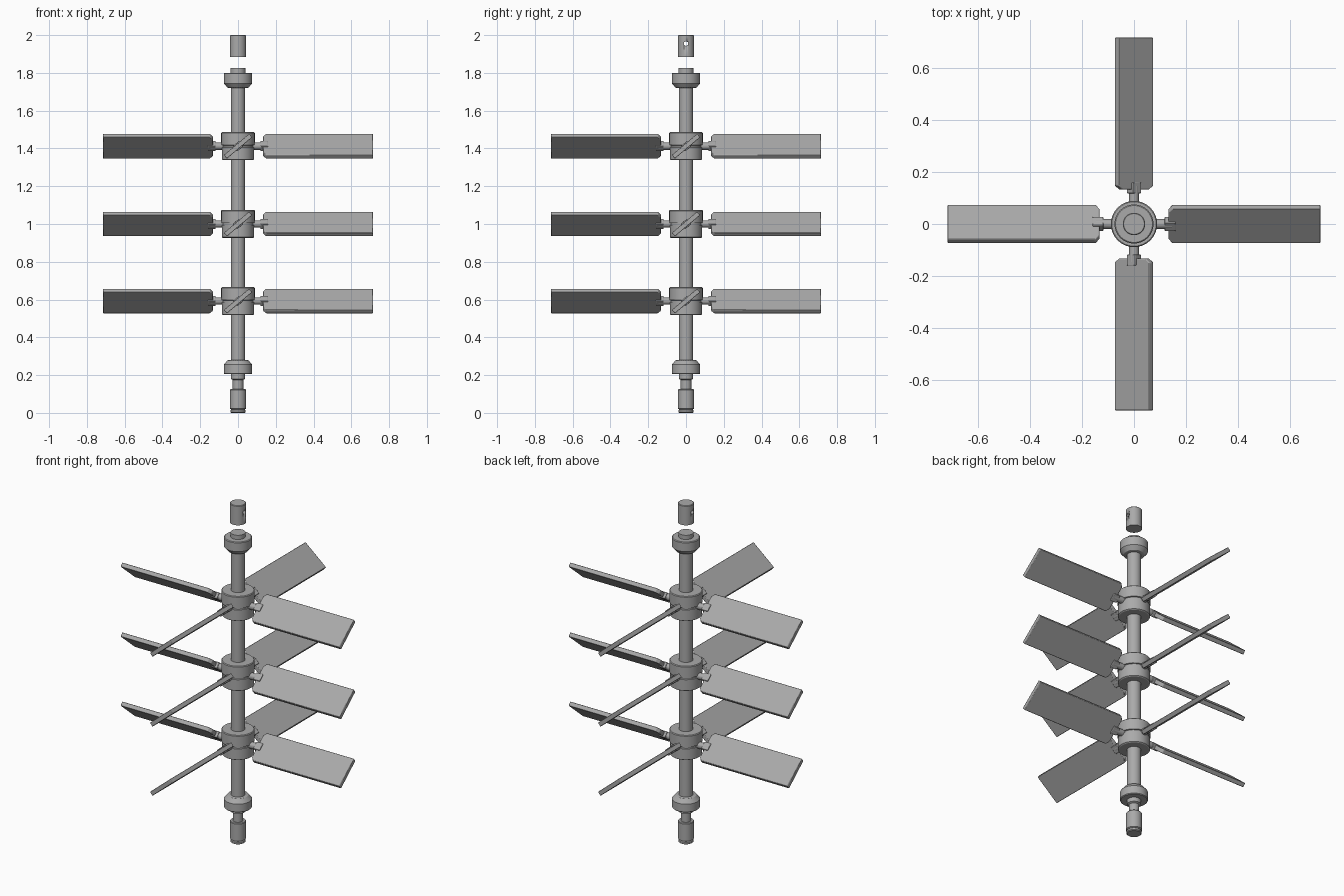
import bpy, bmesh, math
from mathutils import Matrix

if "Cube" in bpy.data.objects:
    bpy.data.objects.remove(bpy.data.objects["Cube"])

steel = bpy.data.materials.new("grey steel")
steel.use_nodes = True
GREY = (0.4, 0.4, 0.4, 1)
steel.diffuse_color = GREY
steel.node_tree.nodes["Principled BSDF"].inputs["Base Color"].default_value = GREY


def finish(name, bm, matrix=Matrix()):
    bmesh.ops.recalc_face_normals(bm, faces=bm.faces)
    mesh = bpy.data.meshes.new(name)
    bm.to_mesh(mesh)
    bm.free()
    obj = bpy.data.objects.new(name, mesh)
    obj.matrix_world = matrix
    mesh.materials.append(steel)
    bpy.context.collection.objects.link(obj)
    bpy.ops.object.select_all(action="DESELECT")
    obj.select_set(True)
    bpy.context.view_layer.objects.active = obj
    bpy.ops.object.shade_smooth_by_angle(angle=math.radians(30))
    return obj


def lathe(name, profile, matrix=Matrix(), sides=32):
    """Turn (radius, height) points around the z axis, with capped ends."""
    bm = bmesh.new()
    rings = []
    for r, z in profile:
        turn = [2 * math.pi * i / sides for i in range(sides)]
        rings.append([bm.verts.new((r * math.cos(a), r * math.sin(a), z)) for a in turn])
    for low, high in zip(rings, rings[1:]):
        for i in range(sides):
            j = (i + 1) % sides
            bm.faces.new((low[i], low[j], high[j], high[i]))
    bm.faces.new(rings[0][::-1])
    bm.faces.new(rings[-1])
    return finish(name, bm, matrix)


def plate(name, outline, thickness, matrix):
    """Flat plate centred on its own xy plane."""
    bm = bmesh.new()
    face = bm.faces.new([bm.verts.new((x, y, -thickness / 2)) for x, y in outline])
    out = bmesh.ops.extrude_face_region(bm, geom=[face])
    top = [v for v in out["geom"] if isinstance(v, bmesh.types.BMVert)]
    bmesh.ops.translate(bm, verts=top, vec=(0, 0, thickness))
    obj = finish(name, bm, matrix)
    bevel = obj.modifiers.new("soft edges", "BEVEL")
    bevel.width = 0.003
    bevel.segments = 2
    return obj


# Shaft and bearing collars
lathe("shaft", [(0.038, 0.24), (0.038, 1.76)])
lathe("top_collar", [(0.05, 1.72), (0.056, 1.722), (0.075, 1.745), (0.075, 1.796),
                     (0.071, 1.80), (0.04, 1.80), (0.04, 1.825)])
lathe("bottom_collar", [(0.028, 0.12), (0.028, 0.175), (0.038, 0.18), (0.038, 0.205),
                        (0.071, 0.205), (0.075, 0.209), (0.075, 0.255),
                        (0.056, 0.278), (0.05, 0.28)])

# Lower coupling
lathe("bottom_coupling", [(0.036, 0), (0.041, 0.004), (0.041, 0.014), (0.036, 0.018),
                          (0.043, 0.022), (0.043, 0.122), (0.04, 0.126)])

# Separate top cap with a cross-drilled pin hole
cap = lathe("top_cap", [(0.043, 1.885), (0.043, 1.997), (0.04, 2.0)])
drill = lathe("pin_hole_cutter", [(0.012, -0.1), (0.012, 0.1)],
              Matrix.Translation((0, 0, 1.955)) @ Matrix.Rotation(math.pi / 2, 4, "Y"), 16)
drill.hide_render = True
cut = cap.modifiers.new("pin hole", "BOOLEAN")
cut.operation = "DIFFERENCE"
cut.solver = "EXACT"
cut.object = drill
bpy.context.view_layer.objects.active = cap
bpy.ops.object.modifier_apply(modifier=cut.name)
bpy.data.objects.remove(drill)

# Blade and root clamp outlines, with clipped root corners
W = 0.0875
blade_outline = [(0.133, -W + 0.02), (0.148, -W), (0.715, -W),
                 (0.715, W), (0.148, W), (0.133, W - 0.02)]
clamp_outline = [(0.118, -0.022), (0.16, -0.022), (0.16, 0.022), (0.118, 0.022)]
PITCH = Matrix.Rotation(math.radians(40), 4, "X")

# Three rotor stages, each with a split hub and four pitched blades
for stage, z in zip(("lower", "middle", "upper"), (0.592, 1.0, 1.412)):
    lift = Matrix.Translation((0, 0, z))
    lathe(stage + "_hub", [(0.08, -0.074), (0.086, -0.07), (0.086, -0.006), (0.082, -0.004),
                           (0.082, 0.004), (0.089, 0.006), (0.089, 0.07), (0.085, 0.074)], lift)
    for side, quarter in (("left", 0), ("back", 1), ("right", 2), ("front", 3)):
        place = lift @ Matrix.Rotation(quarter * math.pi / 2, 4, "Z")
        name = stage + "_" + side
        lathe(name + "_arm", [(0.019, 0.07), (0.019, 0.145)],
              place @ Matrix.Rotation(math.pi / 2, 4, "Y"), 20)
        plate(name + "_blade_clamp", clamp_outline, 0.036, place @ PITCH)
        plate(name + "_blade", blade_outline, 0.025, place @ PITCH)
